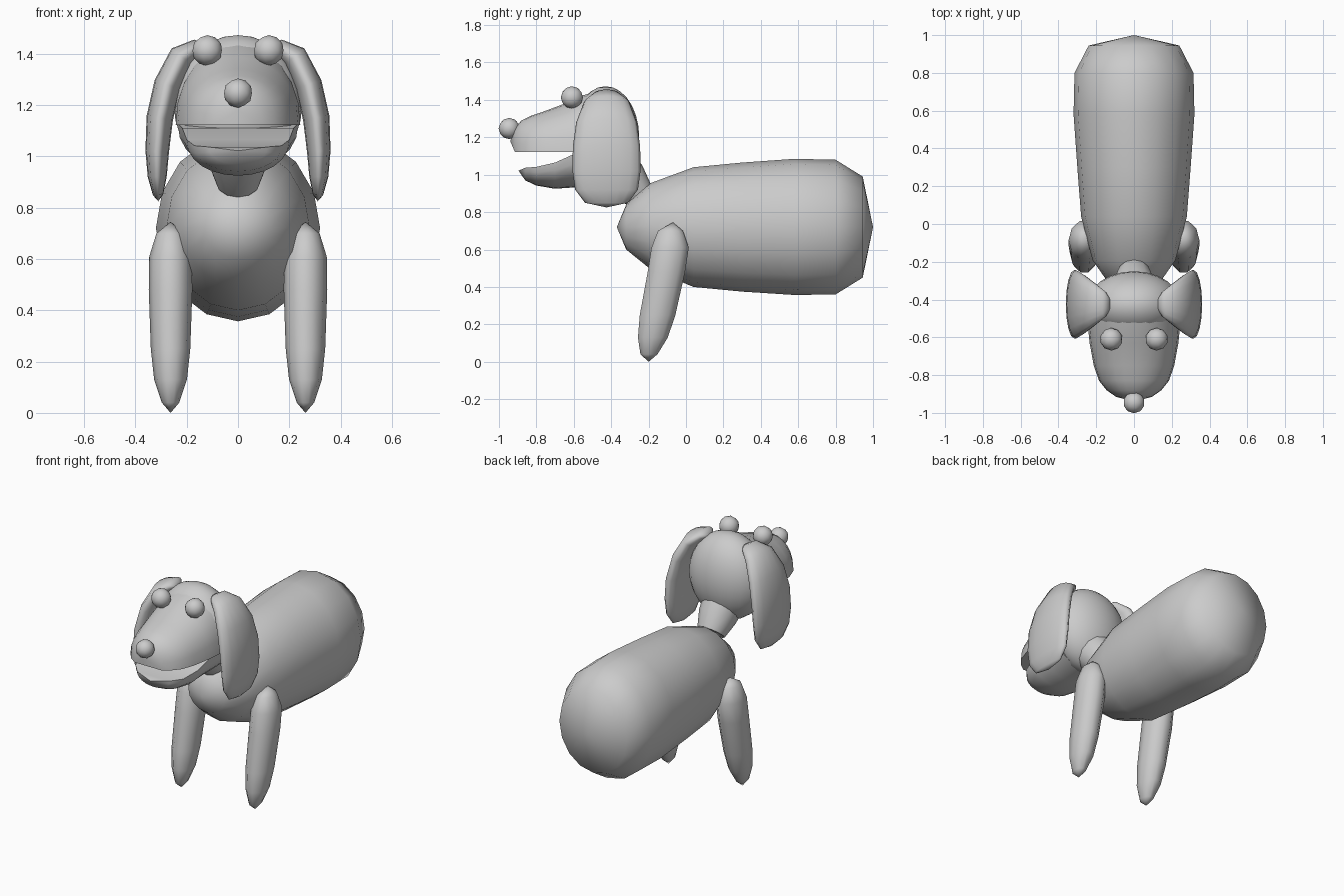
import bpy, bmesh, math
from mathutils import Vector

cube = bpy.data.objects.get("Cube")
if cube:
    bpy.data.objects.remove(cube)

grey = bpy.data.materials.new("plain grey")
grey.use_nodes = True
COLOUR = (0.6, 0.6, 0.6, 1)
grey.diffuse_color = COLOUR
grey.node_tree.nodes["Principled BSDF"].inputs["Base Color"].default_value = COLOUR


def finish(name, bm, angle=180):
    bmesh.ops.recalc_face_normals(bm, faces=bm.faces)
    mesh = bpy.data.meshes.new(name)
    bm.to_mesh(mesh)
    bm.free()
    mesh.materials.append(grey)
    ob = bpy.data.objects.new(name, mesh)
    bpy.context.collection.objects.link(ob)
    bpy.ops.object.select_all(action='DESELECT')
    ob.select_set(True)
    bpy.context.view_layer.objects.active = ob
    bpy.ops.object.shade_smooth_by_angle(angle=math.radians(angle))
    return ob


def loft(name, rings, start=None, end=None, angle=180):
    """Skin closed rings of points; close each end with a tip point or a flat cap."""
    bm = bmesh.new()
    loops = [[bm.verts.new(p) for p in ring] for ring in rings]
    n = len(loops[0])
    for a, b in zip(loops, loops[1:]):
        for i in range(n):
            j = (i + 1) % n
            bm.faces.new((a[i], a[j], b[j], b[i]))
    for loop, tip in ((loops[0], start), (loops[-1], end)):
        if tip is None:
            bm.faces.new(loop)
        else:
            t = bm.verts.new(tip)
            for i in range(n):
                bm.faces.new((loop[i], loop[(i + 1) % n], t))
    return finish(name, bm, angle)


def ellipse(centre, u, v, n):
    c, u, v = Vector(centre), Vector(u), Vector(v)
    return [c + u * math.cos(2 * math.pi * i / n) + v * math.sin(2 * math.pi * i / n)
            for i in range(n)]


def dome(y, width, flat, peak, n=12):
    """Half ellipse with its flat side at one height and its peak at another."""
    pts = []
    for i in range(n + 1):
        a = math.pi * i / n
        pts.append((width * math.cos(a), y, flat + (peak - flat) * math.sin(a) ** 0.9))
    return pts


def ball(name, centre, radius):
    bm = bmesh.new()
    bmesh.ops.create_icosphere(bm, subdivisions=2, radius=radius)
    bmesh.ops.translate(bm, verts=bm.verts, vec=centre)
    return finish(name, bm)


# Body: y, half width, bottom, top
BODY = [(-.32, .13, .6, .84), (-.19, .22, .495, .955), (.04, .28, .4, 1.04),
        (.3, .3, .375, 1.065), (.58, .32, .357, 1.085), (.8, .315, .36, 1.08),
        (.945, .24, .45, .99)]
loft("body", [ellipse((0, y, (lo + hi) / 2), (w, 0, 0), (0, 0, (hi - lo) / 2), 16)
              for y, w, lo, hi in BODY], (0, -.37, .72), (0, 1, .72))

# Neck
axis = Vector((0, -.65, .76)).normalized()
across = Vector((0, .76, .65)).normalized()
base = Vector((0, -.255, .897))
loft("neck", [ellipse(base + axis * d, (r, 0, 0), across * r, 12)
              for d, r in ((0, .086), (.1, .115), (.2, .125))], angle=50)

# Head: skull, muzzle and lower jaw
bm = bmesh.new()
bmesh.ops.create_uvsphere(bm, u_segments=24, v_segments=14, radius=1)
bmesh.ops.scale(bm, verts=bm.verts, vec=(.25, .18, .273))
bmesh.ops.translate(bm, verts=bm.verts, vec=(0, -.43, 1.2))
finish("skull", bm)

MUZZLE = [(-.43, .24, 1.46), (-.55, .243, 1.425), (-.63, .235, 1.387), (-.75, .213, 1.342),
          (-.83, .185, 1.315), (-.88, .145, 1.29), (-.915, .095, 1.25)]
loft("muzzle", [dome(y, w, 1.122, top) for y, w, top in MUZZLE],
     end=(0, -.94, 1.18), angle=50)

JAW = [(-.45, .235, 1.13, .94), (-.6, .217, 1.11, .932), (-.7, .2, 1.065, .925),
       (-.8, .17, 1.042, .942), (-.86, .115, 1.037, .97)]
loft("lower_jaw", [dome(y, w, top, low) for y, w, top, low in JAW],
     end=(0, -.895, 1.022), angle=50)

ball("nose", (0, -.945, 1.247), .057)

# Leg: z, y, half width, half depth
LEG = [(.7, -.083, .055, .07), (.61, -.085, .083, .105), (.48, -.105, .085, .105),
       (.25, -.152, .077, .1), (.13, -.177, .064, .084), (.04, -.198, .034, .048)]
# Ear: x, z, half thickness, half width
EAR = [(.155, 1.43, .03, .07), (.22, 1.39, .05, .12), (.275, 1.28, .053, .162),
       (.305, 1.15, .052, .18), (.315, 1.02, .046, .182), (.315, .92, .037, .168),
       (.312, .85, .02, .115)]


def ear_rings(s):
    rings = []
    for i, (x, z, t, w) in enumerate(EAR):
        a, b = EAR[max(i - 1, 0)], EAR[min(i + 1, len(EAR) - 1)]
        out = Vector((a[1] - b[1], 0, b[0] - a[0])).normalized() * t
        rings.append(ellipse((s * x, -.425, z), (s * out.x, 0, out.z), (0, w, 0), 16))
    return rings


for side, s in (("left", 1), ("right", -1)):
    loft(side + "_front_leg",
         [ellipse((s * .263, y, z), (w, 0, 0), (0, d, 0), 10) for z, y, w, d in LEG],
         (s * .263, -.07, .745), (s * .263, -.2, 0))
    loft(side + "_ear", ear_rings(s), (s * .11, -.425, 1.425), (s * .311, -.425, .825))
    ball(side + "_eye", (s * .12, -.61, 1.413), .06)
